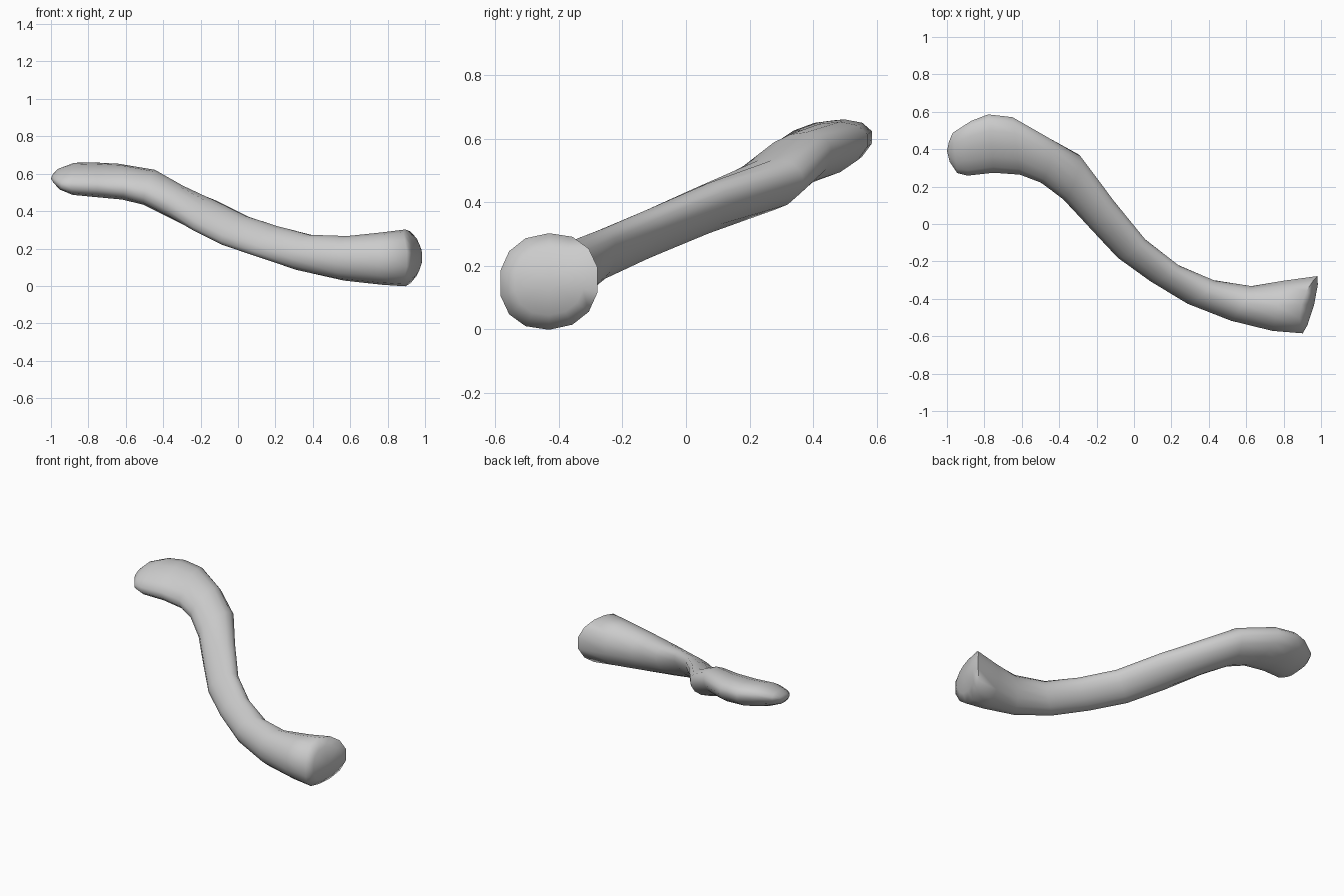
import bpy, bmesh, math
from mathutils import Vector

if "Cube" in bpy.data.objects:
    bpy.data.objects.remove(bpy.data.objects["Cube"])

SIDES = 14

# Cross-sections along the S-curve: back edge (x, y, z), front edge (x, y, z), half height
SECTIONS = [
    (-0.99, 0.44, 0.585, -0.985, 0.33, 0.565, 0.022),
    (-0.97, 0.49, 0.60, -0.945, 0.27, 0.54, 0.047),
    (-0.87, 0.555, 0.61, -0.89, 0.255, 0.535, 0.077),
    (-0.78, 0.59, 0.605, -0.75, 0.27, 0.53, 0.085),
    (-0.65, 0.575, 0.595, -0.61, 0.26, 0.52, 0.088),
    (-0.45, 0.46, 0.565, -0.50, 0.22, 0.49, 0.085),
    (-0.29, 0.37, 0.48, -0.38, 0.13, 0.425, 0.080),
    (-0.11, 0.13, 0.42, -0.24, -0.02, 0.33, 0.073),
    (0.06, -0.08, 0.335, -0.09, -0.18, 0.255, 0.071),
    (0.24, -0.22, 0.27, 0.09, -0.31, 0.20, 0.076),
    (0.43, -0.30, 0.19, 0.29, -0.43, 0.165, 0.096),
    (0.63, -0.33, 0.15, 0.52, -0.52, 0.145, 0.119),
    (0.80, -0.30, 0.15, 0.74, -0.575, 0.142, 0.140),
    (0.985, -0.275, 0.155, 0.905, -0.588, 0.145, 0.152),
]

backs = [Vector(s[:3]) for s in SECTIONS]
fronts = [Vector(s[3:6]) for s in SECTIONS]
centres = [(b + f) / 2 for b, f in zip(backs, fronts)]
last = len(SECTIONS) - 1

bm = bmesh.new()


def add_ring(centre, side, up, bow=0.0, power=1.0):
    """Closed section; bow pulls its top and bottom back along -x, power < 1 squares it."""
    ring = []
    for k in range(SIDES):
        a = 2 * math.pi * (k + 0.5) / SIDES
        c, s = math.cos(a), math.sin(a)
        c = math.copysign(abs(c) ** power, c)
        s = math.copysign(abs(s) ** power, s)
        co = centre + side * c + up * s
        co.x -= bow * s * s
        ring.append(bm.verts.new(co))
    return ring


def bridge(a, b):
    for k in range(SIDES):
        j = (k + 1) % SIDES
        bm.faces.new((a[k], a[j], b[j], b[k]))


def cap(ring, tip):
    v = bm.verts.new(tip)
    for k in range(SIDES):
        bm.faces.new((ring[k], ring[(k + 1) % SIDES], v))


# Shaft: rings square to the path, upright at the flattened outer end
rings = []
for i, centre in enumerate(centres):
    tangent = (centres[min(i + 1, last)] - centres[max(i - 1, 0)]).normalized()
    up = Vector((0, 0, 1))
    if 5 <= i < last:
        up -= tangent * tangent.z
    up = up * (SECTIONS[i][6] / up.z)
    side = (backs[i] - fronts[i]) / 2
    end = i == last
    rings.append(add_ring(centre, side, up, 0.05 if end else 0, 0.9 if end else 1))
for a, b in zip(rings, rings[1:]):
    bridge(a, b)

# Flattened outer tip
cap(rings[0], Vector((-1.0, 0.39, 0.575)))

# Broad, slightly domed inner end face
end_side = (backs[last] - fronts[last]) / 2
inner = add_ring(centres[last] + Vector((0.012, 0, 0)), end_side * 0.7,
                 Vector((0, 0, 0.106)), 0.022, 0.9)
bridge(rings[last], inner)
cap(inner, centres[last] + Vector((0.018, 0, 0)))

bmesh.ops.recalc_face_normals(bm, faces=bm.faces)
mesh = bpy.data.meshes.new("collar_bone")
bm.to_mesh(mesh)
bm.free()
bone = bpy.data.objects.new("collar_bone", mesh)
bpy.context.collection.objects.link(bone)

# Smooth shading, keeping only the sharpest part of the end rim crisp
bpy.context.view_layer.objects.active = bone
bone.select_set(True)
bpy.ops.object.shade_smooth_by_angle(angle=math.radians(75))
